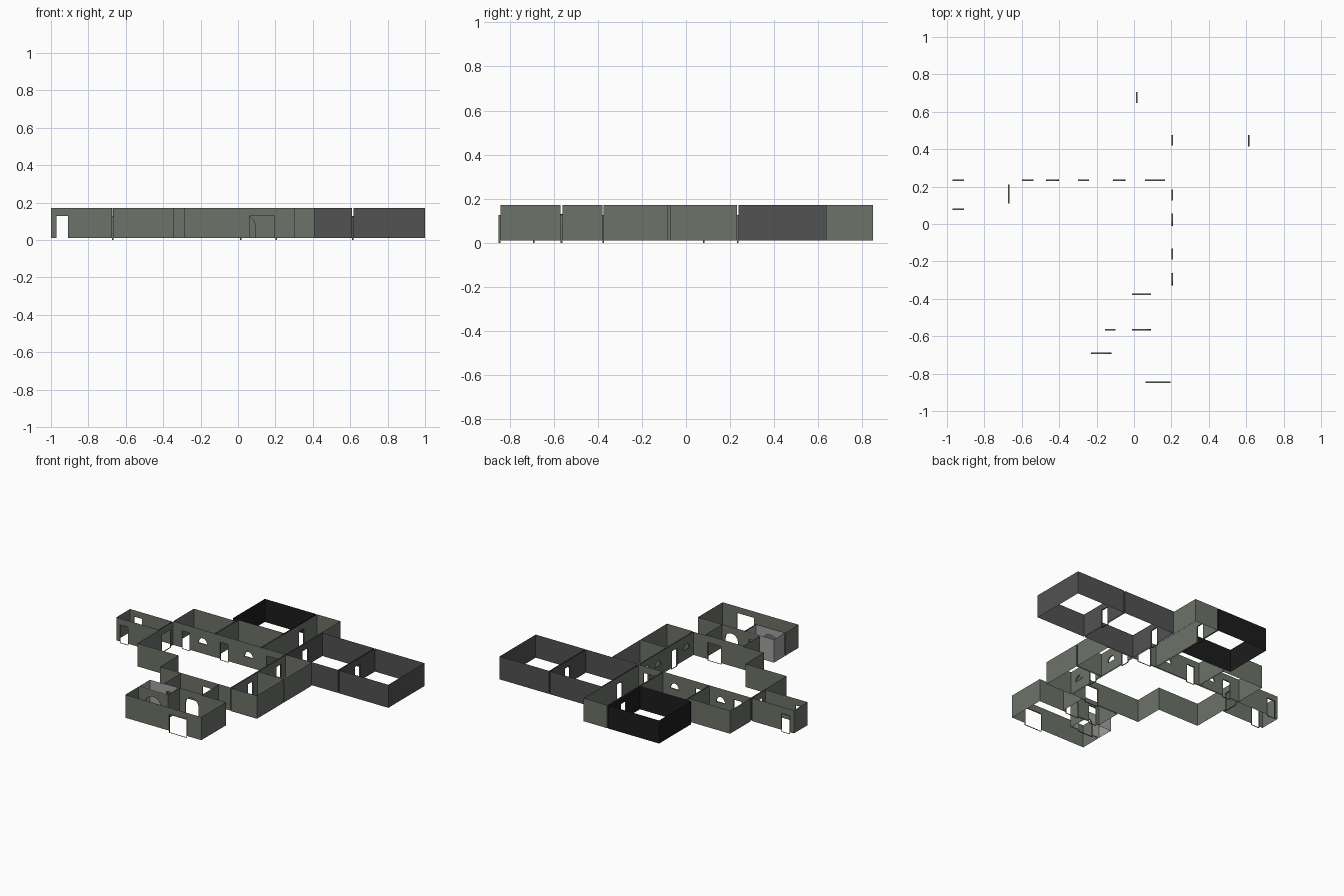
import bpy, math

if "Cube" in bpy.data.objects:
    bpy.data.objects.remove(bpy.data.objects["Cube"])

Z0, Z1 = 0.01, 0.172      # wall bottom and top
G = 0.004                 # half gap between neighbouring rooms


def mat(name, c):
    m = bpy.data.materials.new(name)
    m.diffuse_color = (*c, 1)
    m.use_nodes = True
    m.node_tree.nodes["Principled BSDF"].inputs["Base Color"].default_value = m.diffuse_color
    return m


STONE = mat("grey green stone", (0.150, 0.170, 0.140))
DARK = mat("dark grey", (0.085, 0.085, 0.085))
BLACK = mat("near black", (0.012, 0.012, 0.012))
LIGHT = mat("light grey", (0.36, 0.36, 0.36))

# openings: (axis the wall runs along, x, y, width, kind)
OPENINGS = [
    ("x", -0.94, 0.08, 0.062, "door"), ("x", -0.94, 0.235, 0.062, "door"),
    ("y", -0.67, 0.16, 0.10, "door"),
    ("x", -0.568, 0.235, 0.06, "door"), ("x", -0.436, 0.235, 0.068, "window"),
    ("x", -0.27, 0.235, 0.06, "door"), ("x", -0.079, 0.235, 0.066, "window"),
    ("x", 0.112, 0.235, 0.105, "door"),
    ("y", 0.205, 0.155, 0.058, "door"), ("y", 0.205, 0.022, 0.066, "window"),
    ("y", 0.205, -0.16, 0.06, "door"), ("y", 0.205, -0.296, 0.066, "window"),
    ("y", 0.205, 0.448, 0.058, "door"), ("y", 0.613, 0.445, 0.06, "door"),
    ("y", 0.015, 0.677, 0.058, "door"),
    ("x", 0.04, -0.375, 0.104, "door"), ("x", 0.04, -0.565, 0.10, "arch"),
    ("x", -0.127, -0.565, 0.058, "door"),
    ("x", -0.175, -0.69, 0.112, "arch"), ("x", 0.128, -0.846, 0.134, "door"),
]


def profile(w, kind):
    """Left-to-right upper outline of an opening, and its sill height."""
    r = w / 2
    if kind == "door":
        return [(-r, 0.127), (r, 0.127)], Z0
    if kind == "window":
        h, base, sill = r * 1.15, 0.078, 0.078
    else:
        h, base, sill = 0.045, 0.085, Z0
    n = 10
    pts = [(-r * math.cos(math.pi * i / n), base + h * math.sin(math.pi * i / n))
           for i in range(n + 1)]
    return pts, sill


def build(name, polys, m):
    verts, faces = [], []
    for p in polys:
        faces.append(range(len(verts), len(verts) + len(p)))
        verts += p
    me = bpy.data.meshes.new(name)
    me.from_pydata(verts, [], [list(f) for f in faces])
    me.materials.append(m)
    ob = bpy.data.objects.new(name, me)
    bpy.context.collection.objects.link(ob)


def wall(p, q):
    """Faces of one flat wall, cut by every opening that lies on it."""
    along_x = abs(p[1] - q[1]) < 1e-6
    k = 0 if along_x else 1
    fixed = p[1 - k]
    lo, hi = sorted((p[k], q[k]))

    def P(t, z):
        return (t, fixed, z) if along_x else (fixed, t, z)

    hits = []
    for ax, x, y, w, kind in OPENINGS:
        c, f = (x, y) if ax == "x" else (y, x)
        if (ax == "x") == along_x and abs(f - fixed) < 0.012 and lo < c < hi:
            hits.append((c, w, kind))
    polys, t = [], lo
    for c, w, kind in sorted(hits):
        a, b = c - w / 2, c + w / 2
        polys.append([P(t, Z0), P(a, Z0), P(a, Z1), P(t, Z1)])
        top, sill = profile(w, kind)
        for (u0, v0), (u1, v1) in zip(top, top[1:]):
            polys.append([P(c + u0, v0), P(c + u1, v1), P(c + u1, Z1), P(c + u0, Z1)])
        if sill > Z0:
            polys.append([P(a, Z0), P(b, Z0), P(b, sill), P(a, sill)])
        t = b
    polys.append([P(t, Z0), P(hi, Z0), P(hi, Z1), P(t, Z1)])
    return polys


def room(name, pts, m=STONE):
    polys = []
    for p, q in zip(pts, pts[1:] + pts[:1]):
        polys += wall(p, q)
    build(name, polys, m)


def box(name, x0, x1, y0, y1, m=STONE):
    room(name, [(x0, y0), (x1, y0), (x1, y1), (x0, y1)], m)


# rooms
box("west_room", -1, -0.67 - G, 0.08, 0.235 - G)
room("main_hall", [(-0.67 + G, 0.231), (-0.67 + G, -0.165), (-0.345, -0.165),
                   (-0.345, -0.371), (0.201, -0.371), (0.201, 0.231)])
box("north_room_west", -0.67, -0.345 - G, 0.235 + G, 0.468)
box("north_room_east", -0.345 + G, 0.015 - G, 0.235 + G, 0.49)
box("east_room_north", 0.205 + G, 0.41, -0.077 + G, 0.235 - G)
box("east_room_south", 0.205 + G, 0.41, -0.375, -0.077 - G)
box("north_corridor", 0.015 + G, 0.205 - G, 0.235 + G, 0.848)
box("black_room", -0.385, 0.015 - G, 0.495, 0.848, BLACK)
box("dark_room_inner", 0.205 + G, 0.613 - G, 0.235 + G, 0.638, DARK)
box("dark_room_outer", 0.613 + G, 1.0, 0.235 + G, 0.638, DARK)
box("south_hallway", -0.18, 0.115, -0.565 + G, -0.375 - G)
box("light_alcove", -0.285, -0.064, -0.69 + G, -0.565 - G, LIGHT)
room("south_room", [(-0.285, -0.842), (0.305, -0.842), (0.305, -0.569),
                    (-0.056, -0.569), (-0.056, -0.694), (-0.285, -0.694)])

# thin linings around each opening
for i, (ax, x, y, w, kind) in enumerate(OPENINGS):
    top, sill = profile(w, kind)
    low = sill if kind == "window" else 0.0
    loop = [(-w / 2, low)] + top + [(w / 2, low)]
    polys = []
    for (u0, v0), (u1, v1) in zip(loop, loop[1:] + loop[:1]):
        if abs(u0 - u1) + abs(v0 - v1) < 1e-6:
            continue
        quad = [(u0, -G, v0), (u1, -G, v1), (u1, G, v1), (u0, G, v0)]
        polys.append([(x + u, y + d, v) if ax == "x" else (x + d, y + u, v)
                      for u, d, v in quad])
    build(f"opening_lining_{i}", polys, DARK if ax == "y" and x > 0.6 else STONE)
